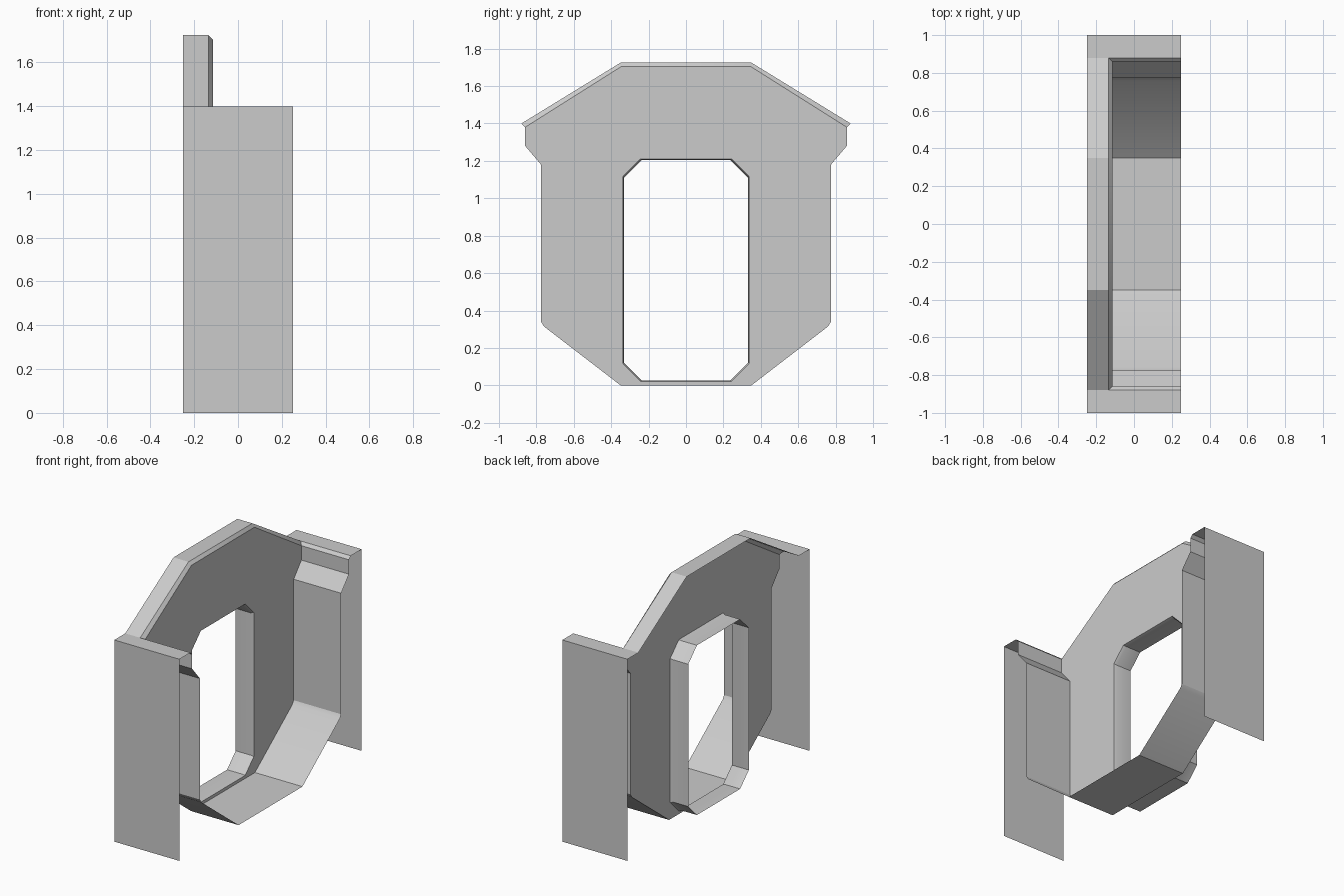
import bpy, bmesh, math
from mathutils import Vector

cube = bpy.data.objects.get("Cube")
if cube:
    bpy.data.objects.remove(cube)

grey = bpy.data.materials.new("plain_grey")
grey.use_nodes = True
COLOUR = (0.6, 0.6, 0.6, 1)
grey.diffuse_color = COLOUR
grey.node_tree.nodes["Principled BSDF"].inputs["Base Color"].default_value = COLOUR

BACK, FRONT = -0.25, 0.25      # extent along x
LIP, WALL = -0.135, -0.115     # chamfer start and wall plane


def finish(name, bm):
    mesh = bpy.data.meshes.new(name)
    bm.to_mesh(mesh)
    bm.free()
    ob = bpy.data.objects.new(name, mesh)
    bpy.context.collection.objects.link(ob)
    mesh.materials.append(grey)
    bpy.context.view_layer.objects.active = ob
    ob.select_set(True)
    bpy.ops.object.shade_smooth_by_angle(angle=math.radians(30))
    ob.select_set(False)


def loft(name, sections, closed=False):
    """Sheet through sections, each a pair of x (or list of x) and (y, z) points."""
    bm = bmesh.new()
    rows = []
    for x, profile in sections:
        xs = x if isinstance(x, list) else [x] * len(profile)
        rows.append([bm.verts.new((px, y, z)) for px, (y, z) in zip(xs, profile)])
    count = len(rows[0])
    for a, b in zip(rows, rows[1:]):
        for i in range(count if closed else count - 1):
            j = (i + 1) % count
            bm.faces.new((a[i], a[j], b[j], b[i]))
    finish(name, bm)


def mirrored(half):
    """Complete a +y half profile with its mirror image."""
    return half + [(-y, z) for y, z in reversed(half)]


def octagon(grow):
    w, top, bottom, cut = 0.332 + grow, 1.205 + grow, 0.027 - grow, 0.095
    return mirrored([(w - cut, bottom), (w, bottom + cut), (w, top - cut), (w - cut, top)])


# Profiles from the eave down to the floor, and over the roof
side = [(0.86, 1.38), (0.86, 1.28), (0.775, 1.18), (0.775, 0.34), (0.76, 0.315), (0.35, 0)]
shell = mirrored(side)
roof_outer = mirrored([(0.88, 1.4), (0.35, 1.725)])
roof_inner = mirrored([(0.86, 1.38), (0.345, 1.705)])

# Channel-shaped shell, open toward +x
loft("shell", [(WALL, shell), (FRONT, shell)])

# Roof band and its chamfer down to the wall
loft("roof_band", [(BACK, roof_outer), (LIP, roof_outer)])
loft("roof_chamfer", [(LIP, roof_outer), (WALL, roof_inner)])

# Doorway sleeve with a slight chamfer at the wall
loft("doorway_sleeve", [(BACK, octagon(0)), (LIP, octagon(0)), (WALL, octagon(0.006))], True)

# Wall sheet with the doorway opening
bm = bmesh.new()
for outline in (shell + [(-y, z) for y, z in roof_inner[1:3]], octagon(0.006)):
    verts = [bm.verts.new((WALL, y, z)) for y, z in outline]
    for i, v in enumerate(verts):
        bm.edges.new((v, verts[(i + 1) % len(verts)]))
bmesh.ops.triangle_fill(bm, use_beauty=True, edges=bm.edges[:], normal=Vector((1, 0, 0)))
bmesh.ops.dissolve_limit(bm, angle_limit=0.01, verts=bm.verts[:], edges=bm.edges[:])
finish("wall", bm)

# Outer side panels with top flanges and small sloped eave lips
for s, label in ((1, "left"), (-1, "right")):
    panel = [(s, 0), (s, 1.4), (s * 0.88, 1.4)][::s]
    loft(label + "_panel", [(FRONT, panel), (BACK, panel)])
    lip = [(s * 0.88, 1.4), (s * 0.86, 1.38)][::s]
    loft(label + "_eave_lip", [([LIP, WALL][::s], lip), (FRONT, lip)])
